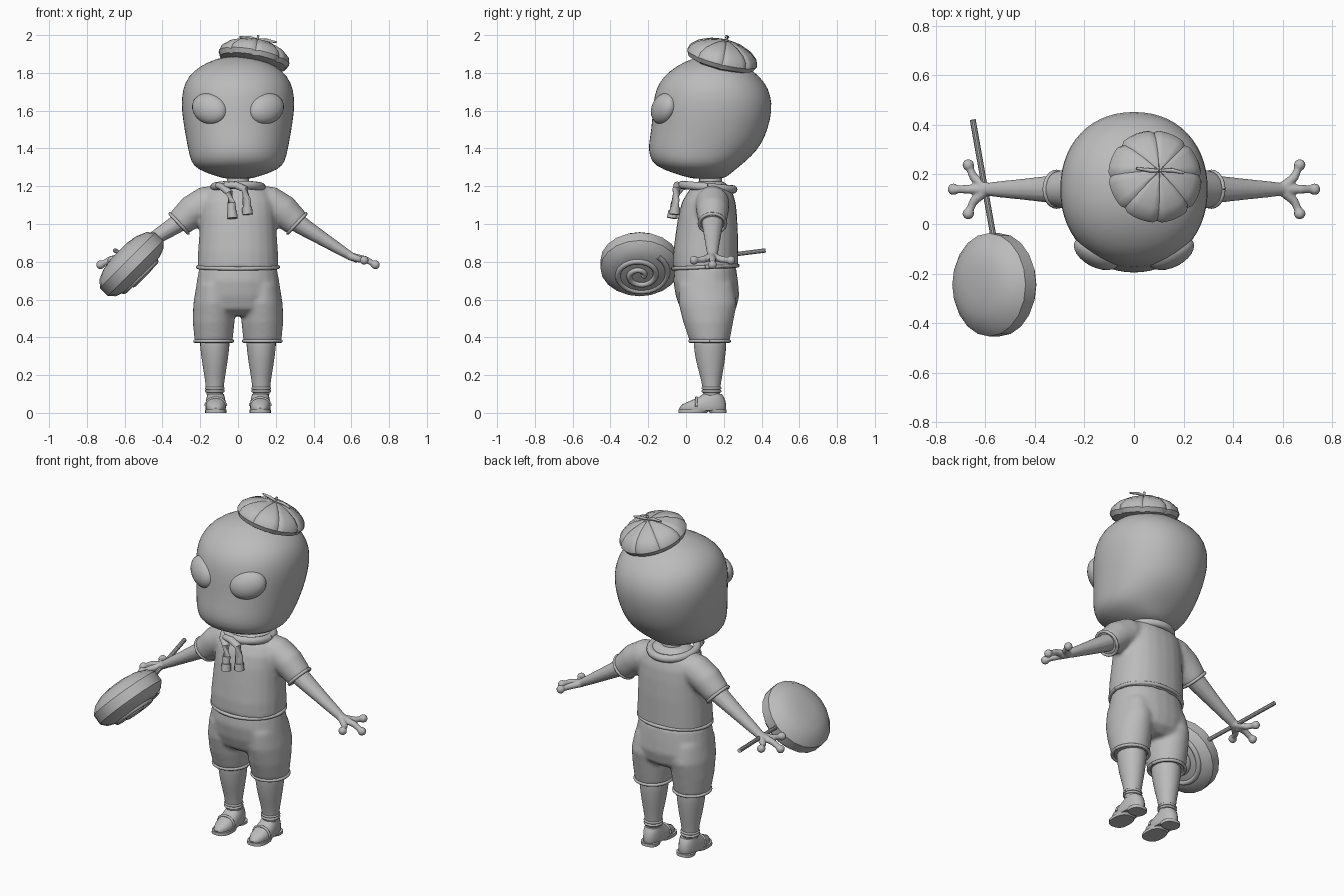
import bpy, bmesh, math
from mathutils import Vector, Matrix

cube = bpy.data.objects.get("Cube")
if cube:
    bpy.data.objects.remove(cube)

grey = bpy.data.materials.new("plain_grey")
grey.use_nodes = True
grey.diffuse_color = (0.5, 0.5, 0.5, 1)
grey.node_tree.nodes["Principled BSDF"].inputs["Base Color"].default_value = (0.5, 0.5, 0.5, 1)


def skin(bm, rings):
    """Join rings of points into a closed tube with capped ends."""
    loops = [[bm.verts.new(p) for p in ring] for ring in rings]
    n = len(loops[0])
    for a, b in zip(loops, loops[1:]):
        for i in range(n):
            bm.faces.new((a[i], a[(i + 1) % n], b[(i + 1) % n], b[i]))
    bm.faces.new(loops[0][::-1])
    bm.faces.new(loops[-1])


def loft(bm, rows, x=0, n=24, square=1.0):
    """Stack of level ovals; each row is height, front y, back y, half width."""
    def bend(v):
        return math.copysign(abs(v) ** square, v)
    rings = []
    for z, y0, y1, rx in rows:
        turn = [math.tau * i / n for i in range(n)]
        rings.append([(x + rx * bend(math.cos(t)),
                       (y0 + y1) / 2 + (y1 - y0) / 2 * bend(math.sin(t)), z) for t in turn])
    skin(bm, rings)


def tube(bm, points, radii, wide=1.0, n=12):
    """Round or flattened tube along a path; wide scales it sideways."""
    pts = [Vector(p) for p in points]
    rings = []
    for i, p in enumerate(pts):
        d = (pts[min(i + 1, len(pts) - 1)] - pts[max(i - 1, 0)]).normalized()
        up = Vector((0, 0, 1)) if abs(d.z) < 0.95 else Vector((0, 1, 0))
        side = d.cross(up).normalized()
        up = side.cross(d)
        r = radii[i] if isinstance(radii, (list, tuple)) else radii
        rings.append([p + side * (r * wide * math.cos(math.tau * k / n))
                      + up * (r * math.sin(math.tau * k / n)) for k in range(n)])
    skin(bm, rings)


def ball(bm, centre, radius):
    bmesh.ops.create_uvsphere(bm, u_segments=16, v_segments=10, radius=radius,
                              matrix=Matrix.Translation(centre))


def ring(bm, centre, rx, ry, r, tilt=0.0, n=32):
    """Closed oval roll of cloth; tilt lowers the back."""
    tube(bm, [(centre[0] + rx * math.cos(math.tau * i / n),
               centre[1] + ry * math.sin(math.tau * i / n),
               centre[2] - tilt * math.sin(math.tau * i / n)) for i in range(n + 1)], r)


def finish(name, bm, voxel=0, subdivide=0, angle=50):
    bmesh.ops.recalc_face_normals(bm, faces=bm.faces)
    mesh = bpy.data.meshes.new(name)
    bm.to_mesh(mesh)
    bm.free()
    mesh.materials.append(grey)
    ob = bpy.data.objects.new(name, mesh)
    bpy.context.collection.objects.link(ob)
    if subdivide:
        ob.modifiers.new("round", "SUBSURF").levels = subdivide
    if voxel:
        m = ob.modifiers.new("fuse", "REMESH")
        m.mode, m.voxel_size, m.use_smooth_shade = "VOXEL", voxel, True
        m = ob.modifiers.new("soften", "SMOOTH")
        m.factor, m.iterations = 0.5, 5
    bpy.context.view_layer.objects.active = ob
    ob.select_set(True)
    bpy.ops.object.shade_smooth_by_angle(angle=math.radians(angle))
    ob.select_set(False)
    return ob


# Head and neck
bm = bmesh.new()
loft(bm, [(1.235, .04, .2, .06), (1.27, -.07, .24, .17), (1.305, -.165, .285, .24),
          (1.36, -.197, .35, .258), (1.42, -.2, .4, .27), (1.5, -.185, .435, .285),
          (1.6, -.178, .458, .3), (1.68, -.17, .452, .3), (1.75, -.145, .42, .283),
          (1.81, -.09, .36, .24), (1.86, -.01, .28, .16), (1.89, .08, .2, .06)],
     n=28, square=.93)
finish("head", bm, subdivide=1)
bm = bmesh.new()
loft(bm, [(1.15, .05, .21, .08), (1.2, .07, .19, .058), (1.27, .07, .19, .058)])
finish("neck", bm)

# Bulging eyes
for s, name in ((1, "left"), (-1, "right")):
    bm = bmesh.new()
    turn = (Matrix.Translation((s * .15, -.118, 1.61)) @ Matrix.Rotation(s * .5, 4, "Z")
            @ Matrix.Rotation(-s * .35, 4, "Y") @ Matrix.Rotation(-.15, 4, "X"))
    bmesh.ops.create_uvsphere(bm, u_segments=24, v_segments=14, radius=1,
                              matrix=turn @ Matrix.Diagonal((.103, .056, .08, 1)))
    finish(name + "_eye", bm)

# Cap: panelled dome with pinched seams, under band and twig on top
pose = (Matrix.Translation((.08, .185, 1.855)) @ Matrix.Rotation(.19, 4, "Y")
        @ Matrix.Rotation(-.24, 4, "X"))
bm = bmesh.new()
rings = []
for z, r in ((-.01, .15), (0, .178), (.025, .191), (.055, .182), (.085, .148),
             (.108, .095), (.12, .04), (.121, .008)):
    row = []
    for i in range(64):
        pinch = .955 if i % 8 == 0 else 1
        a = math.tau * i / 64
        row.append((r * pinch * math.cos(a), r * pinch * math.sin(a), z - (.004 if i % 8 == 0 else 0)))
    rings.append(row)
skin(bm, rings)
bm.transform(pose)
finish("cap", bm, angle=40)
bm = bmesh.new()
tube(bm, [(-.095, .01, .125), (-.04, 0, .13), (0, 0, .127), (.05, 0, .133), (.1, -.01, .13)],
     [.005, .009, .006, .009, .005], n=8)
tube(bm, [(0, 0, .115), (.0, -.005, .15)], .006, n=8)
bm.transform(pose)
finish("cap_twig", bm)

# Shirt: body and short sleeves fused together
bm = bmesh.new()
loft(bm, [(.765, -.07, .275, .215), (.85, -.068, .275, .212), (.95, -.055, .275, .205),
          (1.05, -.04, .27, .2), (1.12, -.02, .262, .195), (1.17, .01, .245, .17),
          (1.205, .04, .22, .12), (1.225, .06, .2, .08)], square=.9)
for s in (-1, 1):
    tube(bm, [(s * .08, .14, 1.13), (s * .17, .14, 1.11), (s * .24, .14, 1.07), (s * .315, .14, 1.0)],
         [.08, .09, .086, .073], n=20)
finish("shirt", bm, voxel=.012)
bm = bmesh.new()
ring(bm, (0, .1025, .772), .213, .172, .01, -.008)
for s in (-1, 1):
    axis = Vector((s * .73, 0, -.68))
    side = Vector((.68, 0, s * .73))
    at = Vector((s * .312, .14, 1.003))
    tube(bm, [at + .07 * (side * math.cos(math.tau * i / 24) + Vector((0, math.sin(math.tau * i / 24), 0)))
              for i in range(25)], .009, n=8)
finish("shirt_hems", bm)

# Neckerchief: roll round the neck and two hanging tails
bm = bmesh.new()
ring(bm, (0, .115, 1.195), .125, .135, .022, .012)
finish("neckerchief_roll", bm)
tails = {"right": [(-.11, .02, 1.205), (-.08, -.025, 1.195), (-.045, -.05, 1.165), (-.035, -.06, 1.11), (-.03, -.072, 1.04)],
         "left": [(-.07, -.03, 1.205), (-.01, -.045, 1.205), (.035, -.05, 1.185), (.045, -.055, 1.13), (.05, -.06, 1.06)]}
for name, path in tails.items():
    bm = bmesh.new()
    tube(bm, path, [.014, .02, .02, .02, .02], wide=1.1)
    end, step = Vector(path[-1]), (Vector(path[-1]) - Vector(path[-2])).normalized()
    tube(bm, [end - step * .03, end + step * .01], [.026, .028])
    finish(name + "_tail", bm)

# Shorts: hips and two legs fused together
bm = bmesh.new()
loft(bm, [(.77, -.06, .265, .205), (.7, -.068, .275, .218), (.62, -.055, .282, .23),
          (.55, -.03, .265, .215), (.515, .02, .22, .14)], square=.92)
for s in (-1, 1):
    loft(bm, [(.68, -.04, .25, .09), (.58, -.04, .27, .108), (.48, -.015, .25, .111),
              (.375, .02, .23, .1)], x=s * .129)
finish("shorts", bm, voxel=.012)
bm = bmesh.new()
for s in (-1, 1):
    ring(bm, (s * .129, .125, .38), .099, .104, .009)
finish("shorts_hems", bm)

for s, name in ((1, "left"), (-1, "right")):
    # Leg and sock cuff
    bm = bmesh.new()
    loft(bm, [(.42, .035, .215, .082), (.36, .04, .215, .079), (.28, .05, .207, .07),
              (.2, .073, .193, .056), (.13, .09, .18, .046), (.07, .09, .18, .046)], x=s * .123)
    finish(name + "_leg", bm, subdivide=1)
    bm = bmesh.new()
    ring(bm, (s * .123, .135, .13), .046, .046, .007)
    ring(bm, (s * .123, .135, .115), .046, .046, .007)
    finish(name + "_sock_cuff", bm)

    # Shoe with strap, sole and heel
    bm = bmesh.new()
    loft(bm, [(.012, -.032, .208, .05), (.025, -.036, .212, .054), (.045, -.02, .212, .054),
              (.065, .025, .208, .051), (.085, .07, .2, .047), (.1, .09, .19, .043)],
         x=s * .118, square=.88)
    finish(name + "_shoe", bm)
    bm = bmesh.new()
    tube(bm, [(s * .118 + .054 * math.cos(a), .055, .035 + .046 * math.sin(a))
              for a in [math.pi * i / 12 for i in range(13)]], .007, n=8)
    finish(name + "_shoe_strap", bm)
    bm = bmesh.new()
    loft(bm, [(0, -.04, .11, .056), (.018, -.04, .13, .056)], x=s * .118, square=.8)
    loft(bm, [(0, .125, .215, .05), (.018, .115, .215, .053)], x=s * .118, square=.8)
    finish(name + "_sole", bm, angle=30)

    # Arm and three-fingered hand with round tips
    bm = bmesh.new()
    tube(bm, [(s * .27, .14, 1.035), (s * .35, .14, .983), (s * .45, .14, .92), (s * .55, .14, .858),
              (s * .6, .14, .828), (s * .635, .14, .808)], [.055, .047, .037, .028, .022, .017], wide=1.15)
    for tip in ((.668, .042, .808), (.728, .14, .784), (.668, .238, .808)):
        mid = ((.61 + tip[0]) / 2 + .008, (.14 + tip[1]) / 2, .812)
        tube(bm, [(s * .59, .14, .83), (s * mid[0], mid[1], mid[2]), (s * tip[0], tip[1], tip[2])],
             [.022, .018, .015])
        ball(bm, (s * tip[0], tip[1], tip[2]), .024)
    finish(name + "_arm", bm, voxel=.006)

# Lollipop: stick, thick round sweet and raised swirl on its lower face
bm = bmesh.new()
tube(bm, [(-.65, .42, .86), (-.565, -.06, .8)], .012, n=10)
finish("lollipop_stick", bm, angle=30)
pose = Matrix.Translation((-.563, -.245, .787)) @ Matrix.Rotation(math.radians(135), 4, "Y")
bm = bmesh.new()
rings = [[(r * math.cos(math.tau * i / 20), r * math.sin(math.tau * i / 20), z) for i in range(20)]
         for z, r in ((-.098, .06), (-.088, .12), (-.065, .175), (-.03, .208), (.03, .208),
                      (.06, .18), (.078, .13), (.082, .06))]
skin(bm, rings)
bm.transform(pose)
finish("lollipop_sweet", bm, angle=40)
bm = bmesh.new()
path = []
for i in range(61):
    t = i / 60
    a = math.tau * 2.2 * t + 1.2
    r = .02 + .135 * t
    path.append((r * math.cos(a), r * math.sin(a), .084 - .02 * t ** 3))
tube(bm, path, .015, wide=1.0, n=8)
bm.transform(pose)
finish("lollipop_swirl", bm)
